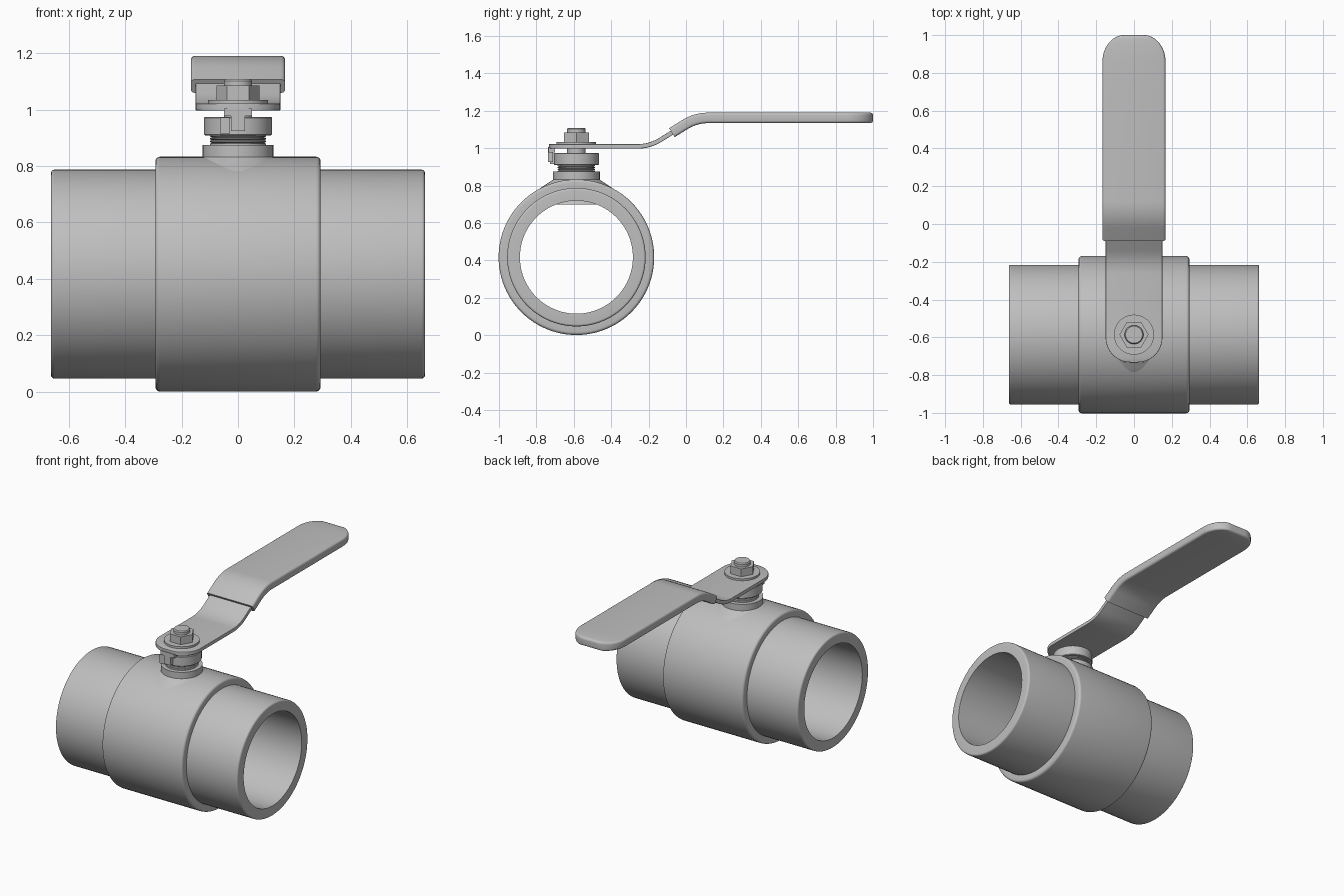
import bpy, bmesh, math
from mathutils import Vector

if "Cube" in bpy.data.objects:
    bpy.data.objects.remove(bpy.data.objects["Cube"])

CY, CZ = -0.586, 0.417          # pipe axis runs along x at this y, z
steel = bpy.data.materials.new("steel grey")
steel.diffuse_color = (0.52, 0.52, 0.52, 1)
steel.use_nodes = True
steel.node_tree.nodes["Principled BSDF"].inputs["Base Color"].default_value = steel.diffuse_color


def finish(name, bm, angle=32):
    bmesh.ops.remove_doubles(bm, verts=bm.verts, dist=1e-5)
    bmesh.ops.recalc_face_normals(bm, faces=bm.faces)
    me = bpy.data.meshes.new(name)
    bm.to_mesh(me)
    bm.free()
    me.materials.append(steel)
    for p in me.polygons:
        p.use_smooth = True
    me.set_sharp_from_angle(angle=math.radians(angle))
    ob = bpy.data.objects.new(name, me)
    bpy.context.collection.objects.link(ob)
    return ob


def lathe(name, prof, axis='Z', n=64, closed=False):
    """Revolve (position, radius) pairs about the pipe axis (X) or stem axis (Z)."""
    bm = bmesh.new()
    rings = []
    for t, r in prof:
        ring = []
        for i in range(n):
            a = 2 * math.pi * i / n
            c, s = r * math.cos(a), r * math.sin(a)
            ring.append(bm.verts.new((t, CY + c, CZ + s) if axis == 'X' else (c, CY + s, t)))
        rings.append(ring)
    for k in range(len(rings) if closed else len(rings) - 1):
        a, b = rings[k], rings[(k + 1) % len(rings)]
        for i in range(n):
            j = (i + 1) % n
            bm.faces.new((a[i], a[j], b[j], b[i]))
    if not closed:
        bm.faces.new(rings[0])
        bm.faces.new(rings[-1])
    return finish(name, bm)


def round_path(pts, cut):
    """Replace inner corners of a (y, z) path by smooth curves."""
    out = [Vector(pts[0])]
    for a, b, c in zip(pts, pts[1:], pts[2:]):
        a, b, c = Vector(a), Vector(b), Vector(c)
        p, q = b + (a - b).normalized() * cut, b + (c - b).normalized() * cut
        for i in range(11):
            t = i / 10
            out.append(p * (1 - t) ** 2 + b * 2 * t * (1 - t) + q * t * t)
    return out + [Vector(pts[-1])]


def strip(name, path, half_w, thick, edge, tip_w, tip_l, soft):
    """Sweep a rounded bar along a path; the first path point is the rounded tip."""
    d = (path[1] - path[0]).normalized()
    tip = []
    for i in range(17):
        a = math.pi / 2 * i / 16
        dist = tip_l * (1 - math.cos(a))
        th = thick
        if soft and dist < edge:
            th = thick - 2 * edge + 2 * math.sqrt(edge ** 2 - (edge - dist) ** 2)
        tip.append((path[0] + d * dist, half_w - tip_w + tip_w * math.sin(a), th))
    stations = tip + [(p, half_w, thick) for p in path[1:]]
    bm = bmesh.new()
    rings = []
    for k, (p, w, th) in enumerate(stations):
        lo, hi = stations[max(k - 1, 0)][0], stations[min(k + 1, len(stations) - 1)][0]
        t = (hi - lo).normalized()
        nrm = Vector((-t.y, t.x))
        ring = []
        e = min(edge, th / 2 - 0.0005)
        for sx, sz, a0 in ((1, 1, 0), (-1, 1, 90), (-1, -1, 180), (1, -1, 270)):
            for i in range(5):
                a = math.radians(a0 + 22.5 * i)
                x = sx * (w - e) + e * math.cos(a)
                q = p + nrm * (sz * (th / 2 - e) + e * math.sin(a))
                ring.append(bm.verts.new((x, q.x, q.y)))
        rings.append(ring)
    for a, b in zip(rings, rings[1:]):
        for i in range(20):
            j = (i + 1) % 20
            bm.faces.new((a[i], a[j], b[j], b[i]))
    bm.faces.new(rings[0])
    bm.faces.new(rings[-1])
    return finish(name, bm)


def box(name, lo, hi):
    bm = bmesh.new()
    bmesh.ops.create_cube(bm, size=1)
    for v in bm.verts:
        v.co = [l + (c + 0.5) * (h - l) for c, l, h in zip(v.co, lo, hi)]
    return finish(name, bm)


def corner(x, r, f):
    """Rounded outer corner of the body, from the top towards the +x side."""
    return [(x - f + f * math.sin(a), r - f + f * math.cos(a))
            for a in (math.pi / 2 * i / 5 for i in range(6))]


# valve body with two pipe ends and a through bore
half = corner(0.293, 0.416, 0.016) + [(0.293, 0.370)] + corner(0.663, 0.370, 0.012) + [(0.663, 0.302)]
seams = [(0.38, 0.302), (-0.38, 0.302)]
lathe("valve_body", [(-x, r) for x, r in reversed(half)] + half + seams, 'X', 96, True)

# neck flaring into the body
lathe("neck", [(0.70, 0.27), (0.765, 0.225), (0.80, 0.172), (0.818, 0.145), (0.832, 0.125), (0.874, 0.125)])

# threaded collar, packing nut, stem and washer
thread = []
for i in range(4):
    z = 0.872 + i * 0.01
    thread += [(z, 0.092), (z + 0.003, 0.1), (z + 0.007, 0.1)]
lathe("threaded_collar", thread + [(0.912, 0.092)])
lathe("packing_nut", [(0.909, 0.117), (0.912, 0.12), (0.971, 0.12), (0.974, 0.117)])
lathe("stem", [(0.90, 0.05), (1.102, 0.05), (1.108, 0.045)], n=40)
lathe("washer", [(1.018, 0.106), (1.034, 0.106)])
lathe("hex_nut", [(1.034, 0.077), (1.085, 0.077)], n=6)

# stop tab bent down from the lever, and stop lug on the packing nut
box("stop_tab", (-0.025, -0.737, 0.925), (0.025, -0.712, 1.005))
box("stop_tab_root", (-0.05, -0.736, 0.978), (0.05, -0.70, 1.004))
box("stop_lug", (-0.062, -0.727, 0.914), (-0.03, -0.66, 0.972))

# lever plate and its grip sleeve
bend_low, mid, bend_high = (-0.194, 1.009), (-0.075, 1.083), (0.052, 1.162)
strip("lever_plate", round_path([(-0.732, 1.009), bend_low, (-0.06, 1.0923)], 0.07),
      0.15, 0.024, 0.003, 0.13, 0.13, False)
strip("grip_sleeve", round_path([(1.0, 1.162), bend_high, mid], 0.07),
      0.167, 0.056, 0.014, 0.115, 0.14, True)
